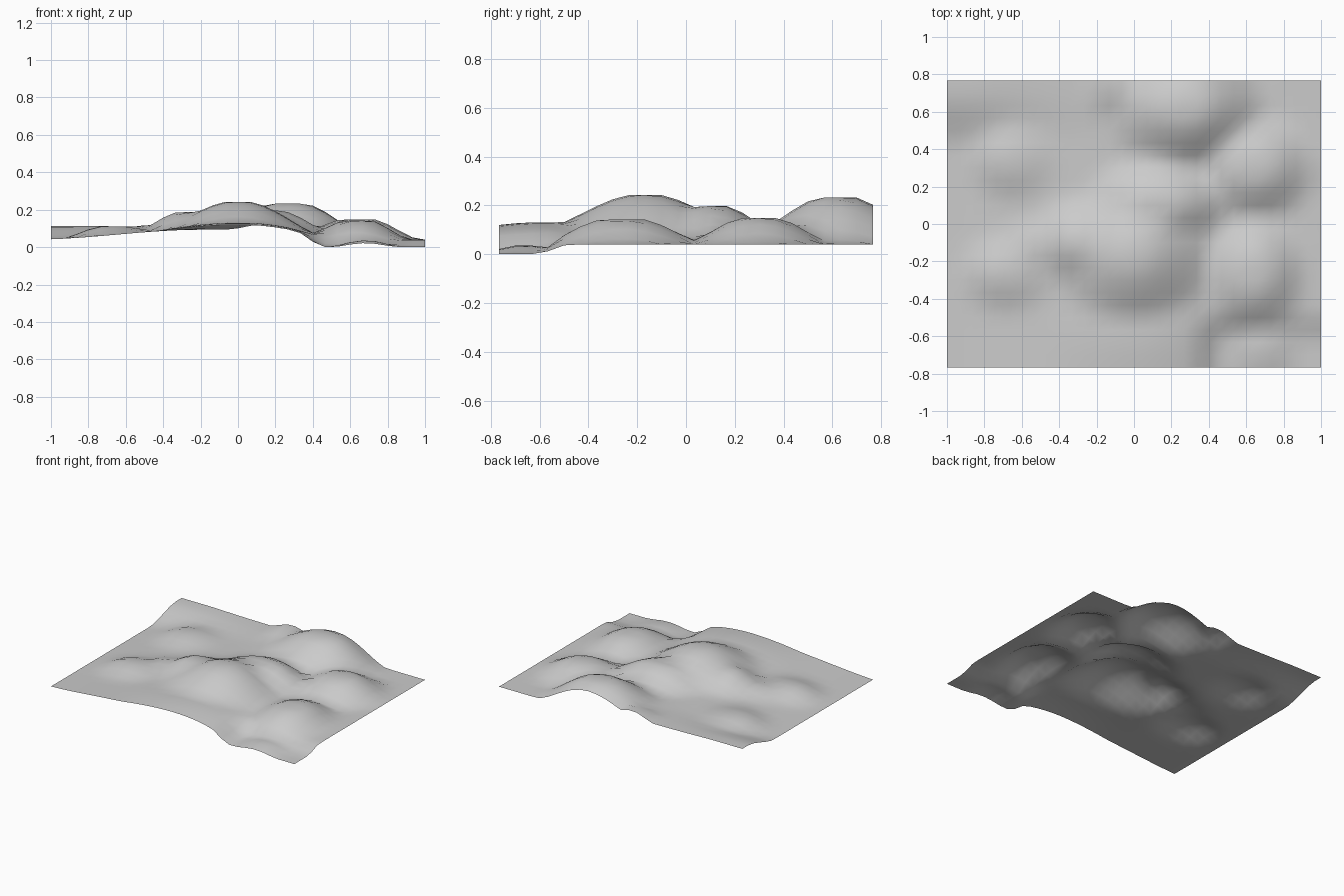
import bpy, bmesh, math

cube = bpy.data.objects.get("Cube")
if cube:
    bpy.data.objects.remove(cube)

STEP = 1 / 15
HALF_Y = STEP * 11.5

# hills: centre x, centre y, radius x, radius y, top height, flat core share
HILLS = [
    (0.0, -0.17, 0.44, 0.44, 0.247, 0.16),    # main summit
    (-0.27, -0.10, 0.28, 0.25, 0.192, 0.2),   # its left shoulder
    (-0.50, -0.12, 0.22, 0.16, 0.118, 0.2),   # spur off the shoulder
    (0.27, 0.62, 0.44, 0.36, 0.237, 0.22),    # back summit
    (0.13, 0.11, 0.40, 0.26, 0.202, 0.25),    # middle saddle
    (0.64, 0.30, 0.33, 0.30, 0.153, 0.28),    # right back knoll
    (0.64, -0.26, 0.28, 0.34, 0.147, 0.28),   # right front knoll
    (-0.64, 0.35, 0.26, 0.24, 0.116, 0.25),   # left back knoll
    (-0.67, -0.26, 0.27, 0.22, 0.116, 0.25),  # left front knoll
    (0.0, -0.58, 0.48, 0.44, 0.135, 0.15),    # front rise
    (0.68, -0.66, 0.20, 0.20, 0.04, 0.2),     # low front corner rise
    (-1.0, 0.75, 1.3, 0.34, 0.118, 0.2),      # left back rise
    (-0.09, 0.74, 0.20, 0.20, 0.157, 0.2),    # back spur
]


def smooth(t):
    t = min(max(t, 0), 1)
    return t * t * (3 - 2 * t)


def height(x, y):
    # low plain, raised gently along the middle
    base = 0.045 + 0.053 * smooth((x + 1.1) / 0.9) * smooth((0.75 - x) / 0.75)
    # hollow at the right front corner
    hollow = smooth((x - 0.3) / 0.17) * smooth((-0.47 - y) / 0.15)
    base += (0.005 - base) * hollow
    z = base
    for cx, cy, rx, ry, top, core in HILLS:
        d = math.hypot((x - cx) / rx, (y - cy) / ry)
        # blend of straight and rounded slopes
        t = min(max((1 - d) / (1 - core), 0), 1)
        z = max(z, base + (top - base) * (t + smooth(t)) / 2)
    return z


# ground sheet
bm = bmesh.new()
xs = [-1 + i * STEP for i in range(31)]
ys = [-HALF_Y + j * STEP for j in range(24)]
rows = [[bm.verts.new((x, y, height(x, y))) for x in xs] for y in ys]
for a, b in zip(rows, rows[1:]):
    for i in range(len(xs) - 1):
        bm.faces.new((a[i], a[i + 1], b[i + 1], b[i])).smooth = True
mesh = bpy.data.meshes.new("terrain")
bm.to_mesh(mesh)
bm.free()
terrain = bpy.data.objects.new("terrain", mesh)
bpy.context.collection.objects.link(terrain)
low = min(v.co.z for v in mesh.vertices)
for v in mesh.vertices:
    v.co.z -= low

# plain grey ground
grey = (0.6, 0.6, 0.6, 1)
mat = bpy.data.materials.new("ground grey")
mat.use_nodes = True
mat.diffuse_color = grey
mat.node_tree.nodes["Principled BSDF"].inputs["Base Color"].default_value = grey
mesh.materials.append(mat)
